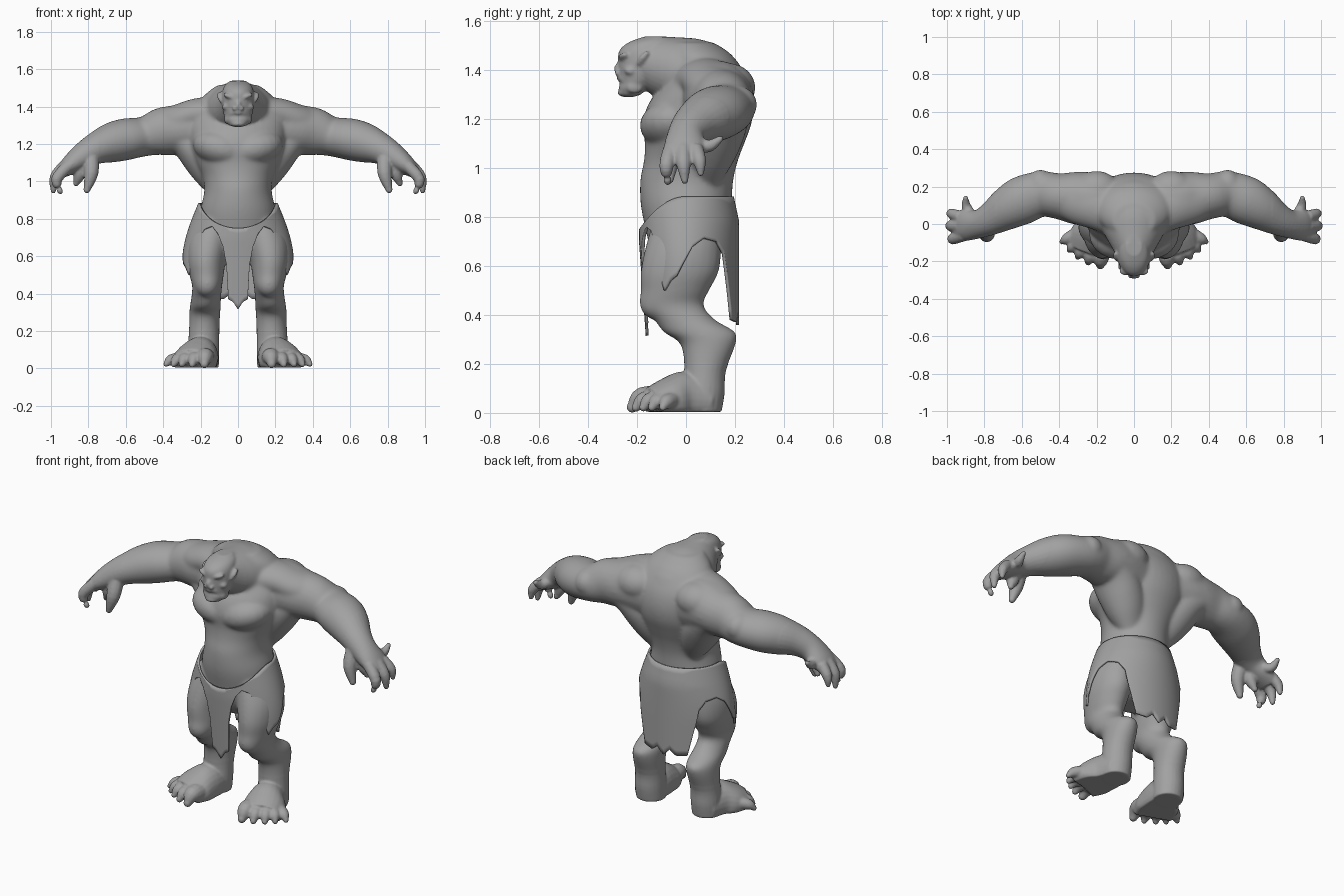
import bpy, bmesh, math
from mathutils import Vector, Matrix

GREY = bpy.data.materials.new("stone grey")
GREY.diffuse_color = (0.36, 0.36, 0.36, 1)


def finish(name, bm):
    bmesh.ops.recalc_face_normals(bm, faces=bm.faces)
    me = bpy.data.meshes.new(name)
    bm.to_mesh(me)
    bm.free()
    me.materials.append(GREY)
    for p in me.polygons:
        p.use_smooth = True
    ob = bpy.data.objects.new(name, me)
    bpy.context.collection.objects.link(ob)
    return ob


def spline(rows, steps):
    """Catmull-Rom samples through rows of equal-length tuples."""
    out = []
    n = len(rows)
    for i in range(n - 1):
        p = [rows[max(0, min(n - 1, i + k))] for k in (-1, 0, 1, 2)]
        for s in range(steps):
            t = s / steps
            out.append([0.5 * (2 * b + (c - a) * t + (2 * a - 5 * b + 4 * c - d) * t * t
                               + (3 * b - a - 3 * c + d) * t ** 3) for a, b, c, d in zip(*p)])
    return out + [list(rows[-1])]


def tube(bm, rows, level=False, side=1, n=24, steps=4):
    """Rows of x, y, z, half width, half height; level keeps rings horizontal."""
    pts = spline(rows, steps)
    rings = []
    for i, (x, y, z, ra, rb) in enumerate(pts):
        if level:
            u, v = Vector((1, 0, 0)), Vector((0, 1, 0))
        else:
            t = Vector(pts[min(i + 1, len(pts) - 1)][:3]) - Vector(pts[max(i - 1, 0)][:3])
            ref = Vector((0, 0, 1)) if abs(t.normalized().z) < 0.9 else Vector((1, 0, 0))
            u = t.cross(ref).normalized()
            v = u.cross(t).normalized()
        ring = []
        for k in range(n):
            a = 2 * math.pi * k / n
            c = Vector((x, y, z)) + u * (ra * math.cos(a)) + v * (rb * math.sin(a))
            ring.append(bm.verts.new((c.x * side, c.y, max(c.z, 0.004))))
        rings.append(ring)
    for a, b in zip(rings, rings[1:]):
        for k in range(n):
            q = [a[k], a[(k + 1) % n], b[(k + 1) % n], b[k]]
            bm.faces.new(q if side > 0 else q[::-1])
    for ring in (rings[0], rings[-1]):
        bm.faces.new(ring)


def blob(bm, c, r, tilt=0.0):
    m = Matrix.Translation(c) @ Matrix.Rotation(tilt, 4, 'Y') @ Matrix.Diagonal((*r, 1))
    bmesh.ops.create_uvsphere(bm, u_segments=20, v_segments=12, radius=1, matrix=m)


def finger(bm, root, mid, tip, r, side):
    tube(bm, [(*root, r * 1.1, r * 1.1), (*mid, r, r), (*tip, r * .5, r * .5)], side=side, n=12)
    blob(bm, (tip[0] * side, tip[1], max(tip[2], r * .5)), (r * .5,) * 3)


# torso: z, y centre, half width, half depth
body = bmesh.new()
torso = [(.56, 0, .09, .09), (.65, 0, .17, .14), (.75, 0, .2, .165), (.85, 0, .2, .185),
         (.95, .003, .18, .19), (1.03, .02, .192, .192), (1.1, .035, .225, .203), (1.18, .045, .255, .222),
         (1.26, .06, .265, .215), (1.34, .08, .265, .18), (1.41, .08, .22, .145),
         (1.47, .05, .17, .13), (1.515, .02, .11, .09)]
tube(body, [(0, y, z, a, b) for z, y, a, b in torso], level=True, n=40)
# neck hump running from the head into the back
tube(body, [(0, -.19, 1.44, .085, .085), (0, -.13, 1.425, .115, .115), (0, -.06, 1.405, .155, .136),
            (0, .01, 1.38, .185, .156), (0, .09, 1.34, .2, .157), (0, .15, 1.27, .19, .13)], n=32)
# skull: z, y centre, half width, half depth
skull = [(1.298, -.23, .045, .04), (1.325, -.215, .066, .06), (1.35, -.2, .074, .07),
         (1.38, -.185, .082, .09), (1.43, -.17, .088, .108), (1.48, -.165, .084, .108),
         (1.515, -.145, .07, .088), (1.538, -.12, .04, .05)]
tube(body, [(0, y, z, a, b) for z, y, a, b in skull], level=True, n=32)
# nose and chin
blob(body, (0, -.27, 1.405), (.02, .024, .03))
blob(body, (0, -.235, 1.306), (.045, .045, .016))

for s in (1, -1):
    # brow, cheek, nostril and jaw
    blob(body, (s * .04, -.25, 1.452), (.042, .026, .015), s * -.35)
    blob(body, (s * .06, -.225, 1.4), (.026, .028, .02), s * .3)
    blob(body, (s * .018, -.279, 1.39), (.013, .014, .012))
    blob(body, (s * .056, -.21, 1.33), (.018, .035, .025))
    # ears
    tube(body, [(.076, -.185, 1.425, .022, .014), (.088, -.17, 1.45, .027, .016),
                (.1, -.155, 1.475, .012, .009)], side=s, n=12)
    # lips around the open mouth
    tube(body, [(0, -.274, 1.37, .013, .013), (.03, -.258, 1.366, .013, .013),
                (.043, -.24, 1.342, .011, .013), (.03, -.254, 1.318, .012, .012),
                (0, -.267, 1.314, .013, .012)], side=s, n=12)
    # broad chest plate, shoulder slope and upper arm bulge
    blob(body, (s * .085, -.05, 1.175), (.16, .14, .1), s * -.25)
    blob(body, (s * .2, .17, 1.33), (.13, .115, .1))
    blob(body, (s * .5, .2, 1.26), (.075, .092, .08))
    tube(body, [(.06, .04, 1.36, .12, .09), (.2, .09, 1.36, .12, .088), (.3, .12, 1.33, .12, .088),
                (.4, .15, 1.295, .1, .09)], side=s)
    # broad back muscle rising from the waist to the armpit
    tube(body, [(.07, .08, .98, .07, .1), (.13, .095, 1.07, .11, .12), (.2, .115, 1.16, .13, .12),
                (.3, .14, 1.235, .125, .09), (.4, .15, 1.26, .11, .08)], side=s)
    # arm
    tube(body, [(.1, .12, 1.27, .13, .16), (.22, .13, 1.285, .145, .155), (.32, .14, 1.275, .14, .135),
                (.41, .15, 1.265, .122, .128), (.5, .16, 1.24, .122, .106), (.60, .125, 1.225, .13, .112),
                (.68, .08, 1.205, .115, .106), (.76, .03, 1.175, .09, .085), (.83, 0, 1.135, .076, .07),
                (.90, -.005, 1.085, .085, .052), (.95, -.005, 1.045, .072, .032)], side=s)
    # fingers and thumbs
    for root, mid, tip, r in [((.91, -.06, 1.08), (.97, -.08, 1.01), (.95, -.075, .945), .03),
                              ((.93, -.01, 1.08), (.978, -.01, 1.02), (.987, -.005, .95), .03),
                              ((.93, .04, 1.08), (.975, .055, 1.03), (.985, .06, .98), .028),
                              ((.86, .03, 1.11), (.895, .09, 1.09), (.9, .14, 1.12), .027),
                              ((.83, -.02, 1.1), (.845, -.02, 1.04), (.865, -.01, .99), .034),
                              ((.785, -.03, 1.12), (.785, -.06, 1.04), (.808, -.068, .955), .038)]:
        finger(body, root, mid, tip, r, s)
    # leg: z, x, y, half width, half depth
    leg = [(.8, .12, .01, .11, .14), (.68, .155, -.01, .115, .155), (.58, .17, -.025, .105, .16),
           (.5, .168, -.045, .092, .14), (.44, .165, -.058, .08, .13), (.38, .17, -.005, .08, .125),
           (.33, .175, .055, .083, .147), (.28, .178, .09, .082, .113), (.17, .182, .078, .082, .085),
           (.08, .185, .07, .085, .088), (.0, .185, .065, .082, .08)]
    tube(body, [(x, y, z, a, b) for z, x, y, a, b in leg], level=True, side=s)
    blob(body, (s * .165, -.12, .45), (.065, .07, .07))
    # foot and toes
    tube(body, [(.185, .1, .05, .08, .085), (.2, .0, .055, .098, .115), (.225, -.07, .045, .12, .1),
                (.25, -.14, .03, .11, .075)], side=s)
    for root, tip, r in [((.17, -.1), (.18, -.22), .046), ((.215, -.11), (.245, -.205), .036),
                         ((.26, -.1), (.3, -.175), .034), ((.29, -.08), (.345, -.14), .032),
                         ((.31, -.05), (.385, -.095), .03)]:
        m = [(a + 2 * b) / 3 for a, b in zip(root, tip)]
        finger(body, (*root, .055), (*m, r + .014), (*tip, .022), r, s)

# blend the muscles into one skin
skin = finish("body", body)
rm = skin.modifiers.new("fuse", 'REMESH')
rm.mode = 'VOXEL'
rm.voxel_size = .0068
rm.use_smooth_shade = True
sm = skin.modifiers.new("soften", 'SMOOTH')
sm.iterations = 4
fused = bpy.data.meshes.new_from_object(skin.evaluated_get(bpy.context.evaluated_depsgraph_get()))
skin.modifiers.clear()
skin.data = fused

# soften the large muscles more than the face, hands and feet
group = skin.vertex_groups.new(name="large muscles")
group.add([v.index for v in fused.vertices
           if v.co.z > .2 and abs(v.co.x) < .74 and not (v.co.y < -.1 and v.co.z > 1.28)], 1, 'REPLACE')
sm = skin.modifiers.new("soften muscles", 'SMOOTH')
sm.iterations = 28
sm.vertex_group = group.name

# eyes and teeth
eyes = bmesh.new()
teeth = bmesh.new()
for s in (1, -1):
    blob(eyes, (s * .036, -.252, 1.43), (.012, .012, .009))
    for x, z, d, h in ((.012, 1.352, -1, .012), (.028, 1.352, -1, .018), (.026, 1.328, 1, .022)):
        bmesh.ops.create_cone(teeth, cap_ends=True, segments=8, radius1=.006, radius2=.001, depth=h,
                              matrix=Matrix.Translation((s * x, -.262 + x * .3, z))
                              @ Matrix.Rotation(0 if d > 0 else math.pi, 4, 'X'))
finish("eyes", eyes)
finish("teeth", teeth)

# loincloth: hem height by angle from the front, in degrees
HEM = [(0, .315), (5, .355), (10, .37), (11.8, .55), (16, .65), (23, .72), (32, .76), (42, .745),
       (52, .66), (57, .55), (62, .50), (70, .54), (78, .56), (88, .62), (98, .68), (112, .715),
       (128, .70), (138, .65), (146, .5), (152, .38), (165, .37), (172, .4), (180, .36)]


def hem(d):
    for (a, za), (b, zb) in zip(HEM, HEM[1:]):
        if d <= b:
            return za + (zb - za) * (d - a) / (b - a)


cloth = bmesh.new()
COLS, ROWS = 180, 16
grid = []
for i in range(COLS):
    ang = 2 * math.pi * i / COLS
    d = math.degrees(ang)
    d = min(d, 360 - d)
    top = .885 - .135 * max(0, math.cos(ang)) ** 2
    col = []
    for j in range(ROWS + 1):
        z = top + (hem(d) - top) * j / ROWS
        f = min(1, max(0, (.9 - z) / .35))
        rx = .205 + .095 * math.sin(f * math.pi / 2)
        ry = .192 - (.025 * max(0, .7 - z) / .35 if d < 40 else 0)
        back = .025 * min(1, f * 3) * max(0, -math.cos(ang))
        col.append(cloth.verts.new((rx * math.sin(ang), -(ry + back) * math.cos(ang), z)))
    grid.append(col)
for i in range(COLS):
    a, b = grid[i], grid[(i + 1) % COLS]
    for j in range(ROWS):
        cloth.faces.new((a[j], b[j], b[j + 1], a[j + 1]))
cl = finish("loincloth", cloth)
so = cl.modifiers.new("thickness", 'SOLIDIFY')
so.thickness = .012
